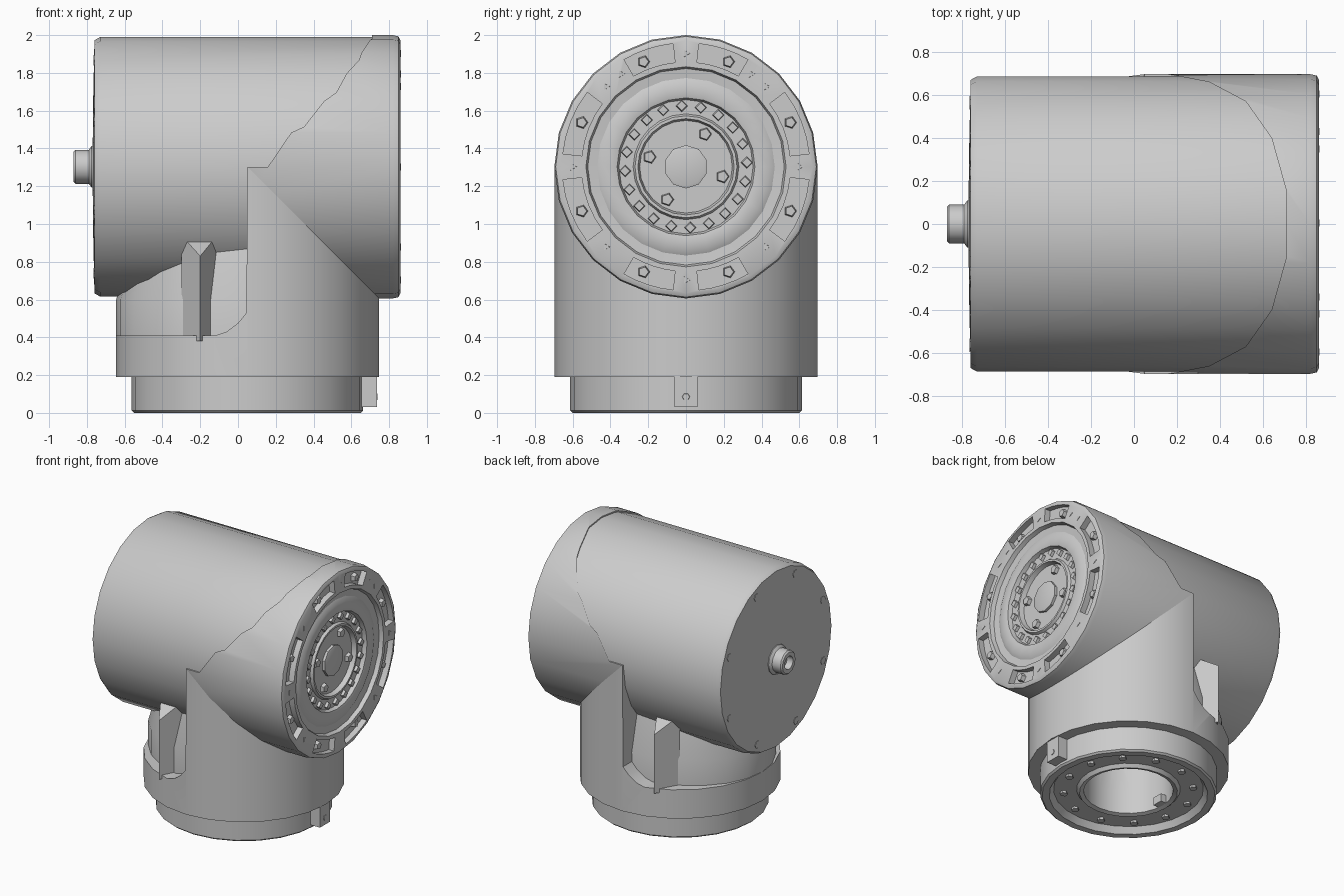
import bpy, bmesh
from math import radians, cos, sin, pi
from mathutils import Matrix, Vector

cube = bpy.data.objects.get("Cube")
if cube:
    bpy.data.objects.remove(cube, do_unlink=True)

AXIS_Z = 1.303          # height of the horizontal axis
COL_X = 0.05            # centre of the vertical column
R = 0.697
HORIZONTAL = Matrix.Translation((0, 0, AXIS_Z)) @ Matrix.Rotation(pi / 2, 4, 'Y')
COLUMN = Matrix.Translation((COL_X, 0, 0))


def finish(name, bm):
    bmesh.ops.remove_doubles(bm, verts=bm.verts, dist=1e-5)
    bmesh.ops.recalc_face_normals(bm, faces=bm.faces)
    mesh = bpy.data.meshes.new(name)
    bm.to_mesh(mesh)
    bm.free()
    ob = bpy.data.objects.new(name, mesh)
    bpy.context.collection.objects.link(ob)
    return ob


def lathe(name, profile, place, segs=24):
    """Closed solid turned from (radius, height) points."""
    bm = bmesh.new()
    rings = []
    for r, h in profile:
        angles = [2 * pi * i / segs for i in range(segs)]
        rings.append([bm.verts.new(place @ Vector((r * cos(a), r * sin(a), h))) for a in angles])
    for low, high in zip(rings, rings[1:]):
        for i in range(segs):
            j = (i + 1) % segs
            bm.faces.new((low[i], low[j], high[j], high[i]))
    return finish(name, bm)


def prism(bm, loop, offset):
    """Extrude a closed loop of points along an offset."""
    a = [bm.verts.new(p) for p in loop]
    b = [bm.verts.new(Vector(p) + Vector(offset)) for p in loop]
    bm.faces.new(a)
    bm.faces.new(b)
    for i in range(len(a)):
        j = (i + 1) % len(a)
        bm.faces.new((a[i], a[j], b[j], b[i]))


def box(name, lo, hi):
    bm = bmesh.new()
    loop = [(lo[0], lo[1], lo[2]), (hi[0], lo[1], lo[2]), (hi[0], hi[1], lo[2]), (lo[0], hi[1], lo[2])]
    prism(bm, loop, (0, 0, hi[2] - lo[2]))
    return finish(name, bm)


def on_face(x, r, deg):
    a = radians(deg)
    return Vector((x, r * cos(a), AXIS_Z + r * sin(a)))


def studs(name, points, radius, depth, sides, axis='X'):
    """Small tapered screw heads."""
    bm = bmesh.new()
    turn = Matrix.Rotation(pi / 2, 4, 'Y') if axis == 'X' else Matrix.Identity(4)
    for p in points:
        bmesh.ops.create_cone(bm, cap_ends=True, segments=sides, radius1=radius,
                              radius2=radius * 0.75, depth=depth, matrix=Matrix.Translation(p) @ turn)
    return finish(name, bm)


def cut(ob, cutter):
    mod = ob.modifiers.new("cut", 'BOOLEAN')
    mod.operation, mod.solver, mod.object = 'DIFFERENCE', 'EXACT', cutter
    bpy.context.view_layer.objects.active = ob
    bpy.ops.object.modifier_apply(modifier=mod.name)
    bpy.data.objects.remove(cutter, do_unlink=True)


def smooth(*obs):
    bpy.ops.object.select_all(action='DESELECT')
    for ob in obs:
        ob.select_set(True)
    bpy.context.view_layer.objects.active = obs[0]
    bpy.ops.object.shade_smooth_by_angle(angle=radians(32))


# Motor barrel with its slightly domed rear cover
motor = lathe("motor_barrel", [(0, -0.77), (0.3, -0.768), (0.67, -0.76), (R - 0.01, -0.73),
                               (R - 0.01, 0.77), (0, 0.77)], HORIZONTAL)

# Rear shaft stub with a hollow end
stub = lathe("rear_stub", [(0, -0.82), (0.05, -0.82), (0.05, -0.87), (0.08, -0.87), (0.09, -0.86),
                           (0.09, -0.79), (0.11, -0.775), (0.11, -0.7), (0, -0.7)], HORIZONTAL, 12)

# Front housing with its stepped output face
housing = lathe("output_housing", [
    (0, COL_X), (R, COL_X), (R, 0.82), (0.69, 0.85), (0.67, 0.86), (0.53, 0.86), (0.52, 0.83),
    (0.47, 0.825), (0.44, 0.84), (0.385, 0.84), (0.365, 0.835), (0.355, 0.805), (0.28, 0.805),
    (0.27, 0.825), (0.255, 0.825), (0.245, 0.79), (0, 0.79)], HORIZONTAL)

# Curved seam where the housing meets the barrel on top
bm = bmesh.new()
half = [(0.71, 0.15), (0.64, 0.4), (0.52, 0.57), (0.35, 0.66), (0.04, 0.72)]
prism(bm, [(x, y, AXIS_Z) for x, y in half] + [(x, -y, AXIS_Z) for x, y in half[::-1]], (0, 0, 1))
cut(housing, finish("seam_cutter", bm))

# Arc pockets in the output flange, repeated in four quadrants
bm = bmesh.new()
for start, end in ((6, 37), (60, 84)):
    for sy in (-1, 1):
        for sz in (-1, 1):
            arc = [start + (end - start) * i / 4 for i in range(5)]
            loop = [on_face(0.815, 0.655, a) for a in arc] + [on_face(0.815, 0.555, a) for a in arc[::-1]]
            loop = [(p.x, p.y * sy, AXIS_Z + (p.z - AXIS_Z) * sz) for p in loop]
            prism(bm, loop, (0.1, 0, 0))
cut(housing, finish("pocket_cutter", bm))

# Fasteners on the output face
quads = [q for a in (23, 68) for q in (a, 180 - a, 180 + a, 360 - a)]
studs("pocket_bolts", [on_face(0.825, 0.6, a) for a in quads], 0.036, 0.04, 5)
rim_marks = list(range(0, 360, 45)) + [55, 125]
studs("rim_bolts", [on_face(0.853, 0.6, a) for a in rim_marks], 0.028, 0.02, 3)
studs("inner_ring_bolts", [on_face(0.81, 0.323, 18 * i + 4) for i in range(20)], 0.034, 0.03, 4)
studs("hub_bolts", [on_face(0.795, 0.2, a) for a in (60, 165, 240, 345)], 0.04, 0.04, 5)
hub = lathe("hub_centre", [(0, 0.77), (0.115, 0.77), (0.115, 0.81), (0.1, 0.815), (0, 0.815)], HORIZONTAL, 10)

# Rear cover screws, nearly flush
studs("rear_screws", [on_face(-0.756, 0.61, 45 * i + 22) for i in range(8)], 0.03, 0.02, 6)

# Bored vertical column with the motor-side opening cut out
column = lathe("column_shell", [(0, 0.75), (0.31, 0.75), (0.31, 0.19), (R, 0.19), (R, AXIS_Z), (0, AXIS_Z)], COLUMN)
bm = bmesh.new()
outline = [(-1, 0.41), (-0.12, 0.41), (-0.06, 0.43), (0, 0.475), (0.045, 0.53), (COL_X, 1.5), (-1, 1.5)]
prism(bm, [(x, -1, z) for x, z in outline], (0, 2, 0))
cut(column, finish("opening_cutter", bm))

# Inset neck below the motor, narrower across than the column
neck = lathe("motor_neck", [(0.45, 0.38), (R - 0.002, 0.38), (R - 0.002, 0.6), (0.58, 1.0), (0.45, 1.0), (0.45, 0.38)],
             COLUMN @ Matrix.Diagonal((1, 0.85, 1, 1)))

# Three-sided ribs with sloped tops on both sides of the neck
for side, label in ((-1, "front"), (1, "back")):
    bm = bmesh.new()
    prism(bm, [(x, y * side, 0.38) for x, y in ((-0.3, 0.5), (-0.2, 0.67), (-0.11, 0.5))], (0, 0, 0.56))
    for v in bm.verts:
        if v.co.z > 0.8 and abs(v.co.y) > 0.6:
            v.co.z = 0.83
    finish(label + "_rib", bm)

# Base flange around the open bore
base = lathe("base_flange", [(0.31, 0.2), (0.31, 0.03), (0.34, 0.02), (0.36, 0.045), (0.52, 0.045), (0.55, 0),
                             (0.6, 0), (0.613, 0.012), (0.613, 0.2), (0.31, 0.2)], COLUMN)
ring = [Vector((COL_X + 0.45 * cos(a), 0.45 * sin(a), 0.04)) for a in [radians(30 * i + 15) for i in range(12)]]
studs("base_bolts", ring, 0.028, 0.03, 6, 'Z')

# Locating keys on the base
box("locating_key", (0.6, -0.06, 0.03), (0.735, 0.06, 0.21))
studs("key_screw", [Vector((0.732, 0, 0.085))], 0.025, 0.015, 6)
box("inner_key", (-0.3, -0.04, 0.03), (-0.21, 0.04, 0.09))

smooth(motor, stub, housing, hub, column, neck, base)
